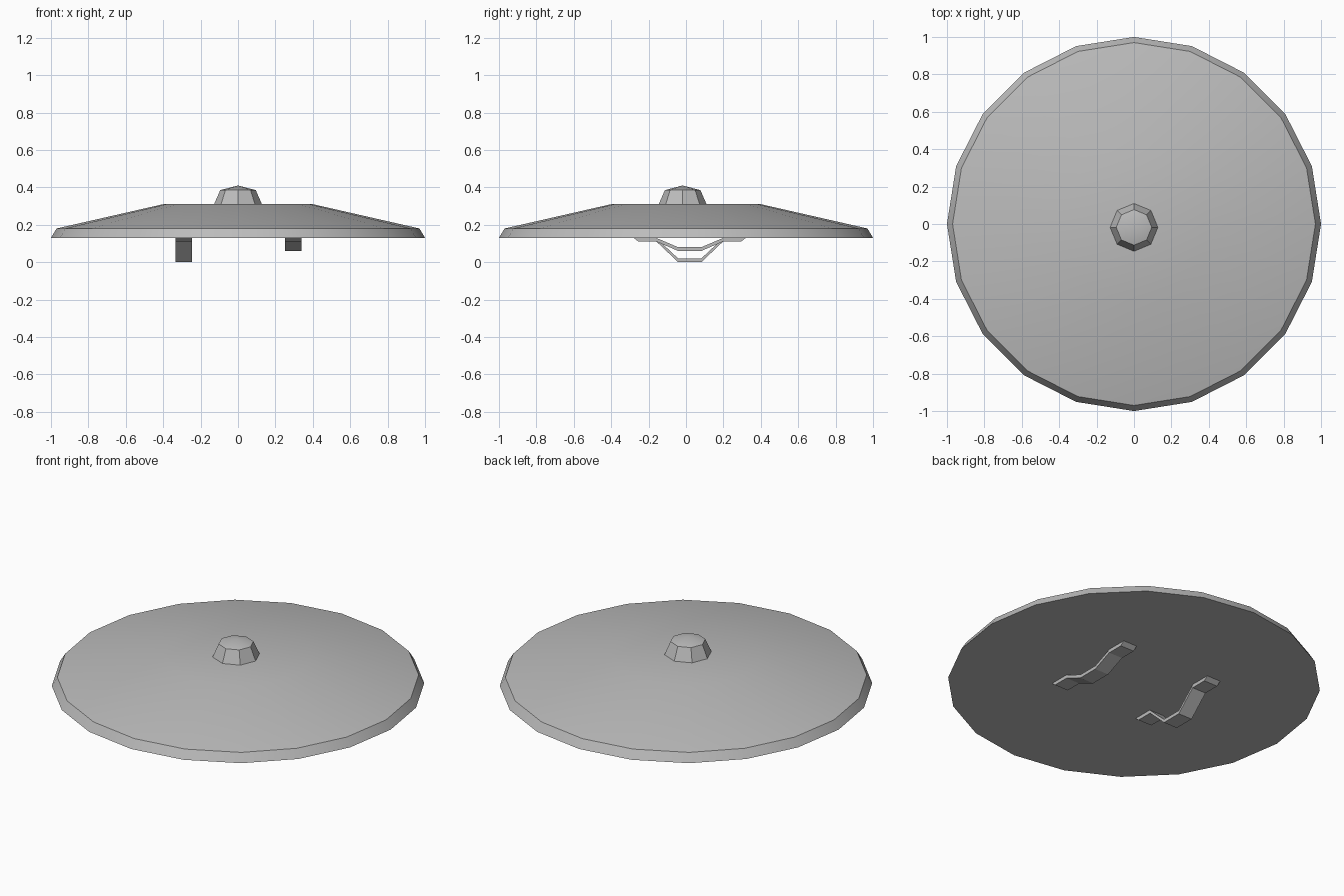
import bpy
import bmesh
from math import cos, sin, tau, radians

old = bpy.data.objects.get("Cube")
if old:
    bpy.data.objects.remove(old, do_unlink=True)

grey = bpy.data.materials.new("plain_grey")
grey.use_nodes = True
colour = (0.5, 0.5, 0.5, 1)
grey.diffuse_color = colour
grey.node_tree.nodes["Principled BSDF"].inputs["Base Color"].default_value = colour


def finish(name, bm, smooth=None):
    bmesh.ops.recalc_face_normals(bm, faces=bm.faces)
    mesh = bpy.data.meshes.new(name)
    bm.to_mesh(mesh)
    bm.free()
    mesh.materials.append(grey)
    obj = bpy.data.objects.new(name, mesh)
    bpy.context.collection.objects.link(obj)
    if smooth:
        bpy.ops.object.select_all(action="DESELECT")
        obj.select_set(True)
        bpy.context.view_layer.objects.active = obj
        bpy.ops.object.shade_smooth_by_angle(angle=radians(smooth))
    return obj


def lathe(name, profile, sides, y=0, apex=None, smooth=None):
    """Stack rings of (radius, z), closed below and capped or pointed above."""
    bm = bmesh.new()
    rings = [[bm.verts.new((r * cos(tau * i / sides), y + r * sin(tau * i / sides), z))
              for i in range(sides)] for r, z in profile]
    bm.faces.new(rings[0])
    for low, high in zip(rings, rings[1:]):
        for i in range(sides):
            j = (i + 1) % sides
            bm.faces.new((low[i], low[j], high[j], high[i]))
    if apex is None:
        bm.faces.new(rings[-1])
    else:
        tip = bm.verts.new((0, y, apex))
        for i in range(sides):
            bm.faces.new((rings[-1][i], rings[-1][(i + 1) % sides], tip))
    return finish(name, bm, smooth)


def handle(name, x, depth, width=0.09, thick=0.02, y=0.02):
    """Bent strap with two mounting flanges, hanging below the disc."""
    top = 0.13
    half = [(0.30, top), (0.18, top), (0.062, depth + thick)]
    under = [(0.062, depth), (0.178, top - thick), (0.275, top - thick)]
    # Half sections are strips of quads, mirrored about the middle
    upper = half + [(-a, z) for a, z in reversed(half)]
    lower = under[::-1] + [(-a, z) for a, z in under]
    bm = bmesh.new()

    def row(points, px):
        return [bm.verts.new((px, y + a, z)) for a, z in points]

    x0, x1 = x - width / 2, x + width / 2
    u0, u1, l0, l1 = row(upper, x0), row(upper, x1), row(lower, x0), row(lower, x1)
    for i in range(len(upper) - 1):
        j = i + 1
        for a, b in ((u0, u1), (l0, l1), (u0, l0), (u1, l1)):
            bm.faces.new((a[i], a[j], b[j], b[i]))
    for i in (0, -1):
        bm.faces.new((u0[i], u1[i], l1[i], l0[i]))
    return finish(name, bm)


# Shallow disc with a bevelled rim and flat crown
lathe("disc_body", [(1, 0.13), (0.97, 0.18), (0.4, 0.31)], 20, smooth=30)

# Faceted boss with a low pointed cap
lathe("top_boss", [(0.13, 0.305), (0.095, 0.385)], 8, y=-0.018, apex=0.41, smooth=30)

# Arm straps beneath the disc, the right one deeper
handle("left_strap", 0.295, 0.06)
handle("right_strap", -0.29, 0.0)
